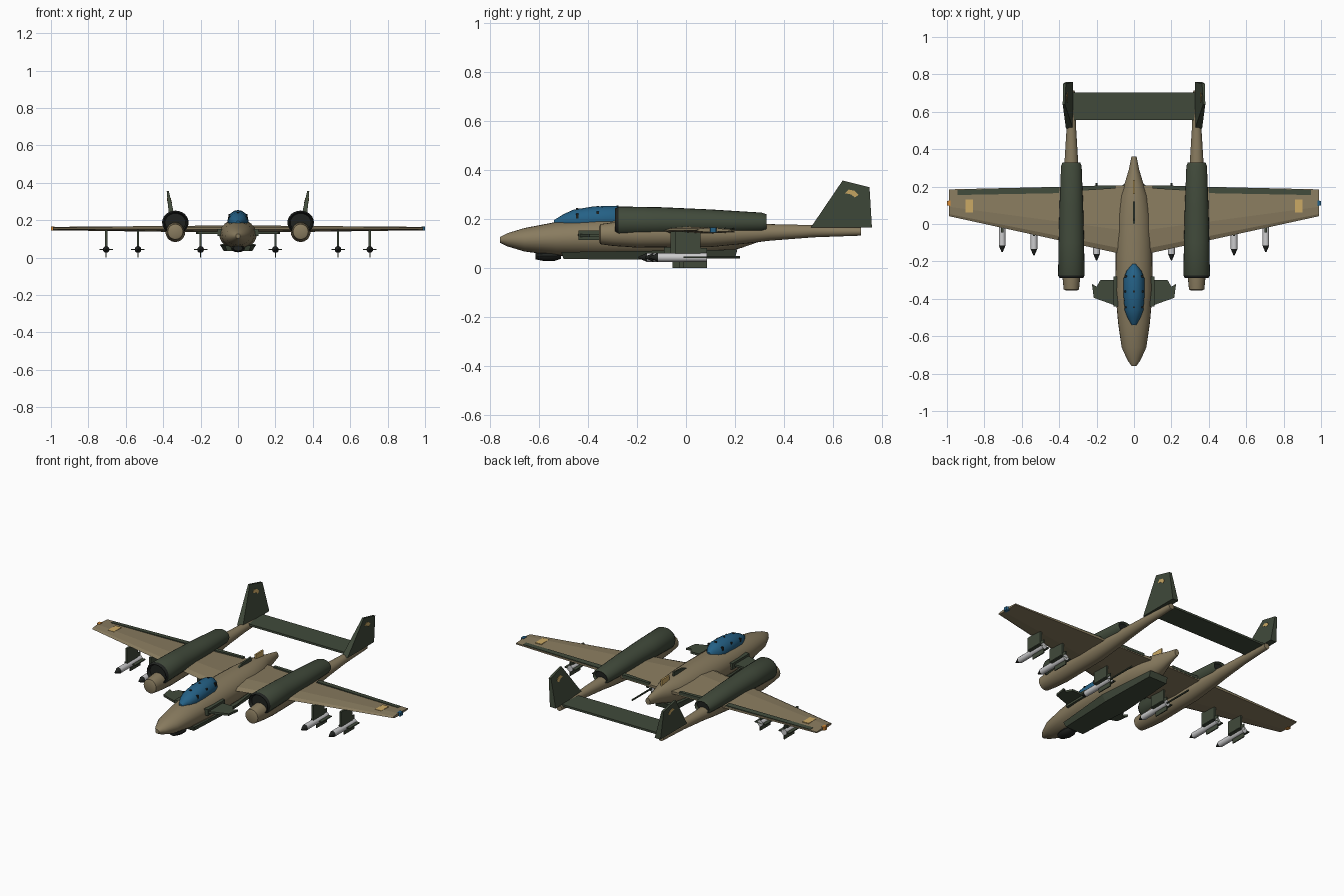
import bpy, bmesh, math
from mathutils import Matrix


def material(name, rgb):
    m = bpy.data.materials.new(name)
    m.diffuse_color = (*rgb, 1)
    return m


KHAKI = material("khaki", (0.25, 0.2, 0.115))
GREEN = material("dark green", (0.052, 0.068, 0.043))
BLUE = material("canopy blue", (0.018, 0.12, 0.24))
GREY = material("light grey", (0.6, 0.6, 0.61))
GOLD = material("gold", (0.6, 0.4, 0.13))
BLACK = material("near black", (0.014, 0.016, 0.014))
ORANGE = material("orange", (0.7, 0.27, 0.04))


def finish(name, bm, mat, smooth=False):
    bmesh.ops.recalc_face_normals(bm, faces=bm.faces)
    me = bpy.data.meshes.new(name)
    bm.to_mesh(me)
    bm.free()
    ob = bpy.data.objects.new(name, me)
    bpy.context.collection.objects.link(ob)
    me.materials.append(mat)
    if smooth:
        bpy.ops.object.select_all(action='DESELECT')
        ob.select_set(True)
        bpy.context.view_layer.objects.active = ob
        bpy.ops.object.shade_smooth_by_angle(angle=math.radians(35))
    return ob


def loft(name, stations, mat, x=0, n=20):
    """Body along y; each station is (y, centre z, half width, half height)."""
    bm = bmesh.new()
    rings = []
    for y, z, rx, rz in stations:
        rings.append([bm.verts.new((x + rx * math.cos(2 * math.pi * i / n), y,
                                    z + rz * math.sin(2 * math.pi * i / n))) for i in range(n)])
    for a, b in zip(rings, rings[1:]):
        for i in range(n):
            j = (i + 1) % n
            bm.faces.new((a[i], a[j], b[j], b[i]))
    bm.faces.new(rings[0])
    bm.faces.new(rings[-1])
    return finish(name, bm, mat, True)


def slab(name, low, high, mat):
    """Solid between two outlines with matching points."""
    bm = bmesh.new()
    a = [bm.verts.new(p) for p in low]
    b = [bm.verts.new(p) for p in high]
    bm.faces.new(a)
    bm.faces.new(b)
    for i in range(len(a)):
        j = (i + 1) % len(a)
        bm.faces.new((a[i], a[j], b[j], b[i]))
    return finish(name, bm, mat)


def plate(name, outline, z0, z1, mat, side=1):
    return slab(name, [(side * x, y, z0) for x, y in outline],
                [(side * x, y, z1) for x, y in outline], mat)


def box(name, x, y, z, mat):
    return plate(name, [(x[0], y[0]), (x[1], y[0]), (x[1], y[1]), (x[0], y[1])], z[0], z[1], mat)


# Fuselage
loft("fuselage", [(-0.76, 0.115, 0.012, 0.012), (-0.73, 0.115, 0.034, 0.027),
                  (-0.66, 0.115, 0.066, 0.048), (-0.53, 0.119, 0.085, 0.069),
                  (-0.36, 0.123, 0.1, 0.08), (-0.1, 0.124, 0.098, 0.083),
                  (0.04, 0.126, 0.092, 0.078), (0.15, 0.13, 0.075, 0.07),
                  (0.23, 0.136, 0.046, 0.053), (0.29, 0.14, 0.028, 0.036),
                  (0.36, 0.143, 0.014, 0.02)], KHAKI, n=24)

# Canopy, frames and frame knobs
loft("canopy", [(-0.54, 0.185, 0.012, 0.01), (-0.50, 0.19, 0.035, 0.03),
                (-0.46, 0.193, 0.05, 0.045), (-0.38, 0.197, 0.056, 0.054),
                (-0.29, 0.198, 0.055, 0.056), (-0.25, 0.196, 0.04, 0.05),
                (-0.215, 0.19, 0.012, 0.025)], BLUE, n=16)
for y, top in ((-0.445, 0.244), (-0.36, 0.253), (-0.28, 0.255)):
    for s in (-1, 0, 1):
        zt = top if s == 0 else top - 0.022
        box("canopy_latch", (s * 0.044 - 0.006, s * 0.044 + 0.006), (y - 0.005, y + 0.005),
            (zt - 0.02, zt), BLACK)

# Belly bay panel and chin turret
slab("belly_panel", [(-0.06, -0.5, 0.036), (0.06, -0.5, 0.036), (0.075, -0.15, 0.034), (0.06, 0.2, 0.04), (-0.06, 0.2, 0.04), (-0.075, -0.15, 0.034)],
     [(-0.07, -0.51, 0.065), (0.07, -0.51, 0.065), (0.098, -0.15, 0.07), (0.06, 0.21, 0.075), (-0.06, 0.21, 0.075), (-0.098, -0.15, 0.07)], GREEN)
loft("chin_turret", [(-0.615, 0.05, 0.025, 0.015), (-0.58, 0.048, 0.037, 0.02),
                     (-0.54, 0.048, 0.037, 0.02), (-0.51, 0.052, 0.025, 0.014)], BLACK, n=12)

# Spine blade and beacon
slab("spine_blade", [(-0.005, y, z) for y, z in ((-0.03, 0.19), (0.03, 0.218), (0.12, 0.225), (0.12, 0.19))],
     [(0.005, y, z) for y, z in ((-0.03, 0.19), (0.03, 0.218), (0.12, 0.225), (0.12, 0.19))], GREEN)
box("spine_beacon", (-0.005, 0.005), (0.16, 0.235), (0.17, 0.222), GOLD)


def wing_half(s):
    # Tapered wing section: leading edge, crown, trailing edge, underside
    def section(x, lead, trail, z, t):
        c = trail - lead
        pts = [(0, 0), (0.08, 0.6), (0.35, 1), (1, 0.35), (1, -0.35), (0.35, -0.8), (0.08, -0.5)]
        return [(s * x, lead + c * u, z + t * v) for u, v in pts]
    slab("wing", section(0, -0.175, 0.208, 0.15, 0.022), section(0.99, 0.042, 0.185, 0.154, 0.01), KHAKI)

    # Control surfaces and wing markings
    slab("aileron", [(s * x, y, 0.15) for x, y in ((0.4, 0.165), (0.945, 0.155), (0.945, 0.182), (0.4, 0.198))],
         [(s * x, y, z) for x, y, z in ((0.4, 0.165, 0.166), (0.945, 0.155, 0.162), (0.945, 0.182, 0.16), (0.4, 0.198, 0.164))], GREEN)
    plate("flap", [(0.1, 0.19), (0.28, 0.178), (0.28, 0.203), (0.1, 0.207)], 0.15, 0.167, GREEN, s)
    plate("wing_marking", [(0.86, 0.062), (0.9, 0.062), (0.9, 0.132), (0.86, 0.132)], 0.157, 0.1655, GOLD, s)
    plate("tip_light", [(0.98, 0.095), (1.0, 0.1), (1.0, 0.122), (0.98, 0.127)], 0.144, 0.165,
          BLUE if s > 0 else ORANGE, s)

    # Canard and the fairing at its root
    plate("canard", [(0.08, -0.445), (0.13, -0.425), (0.215, -0.395), (0.225, -0.32),
                     (0.2, -0.335), (0.18, -0.3), (0.08, -0.3)], 0.127, 0.139, GREEN, s)
    box("canard_fairing", sorted((s * 0.085, s * 0.11)), (-0.44, -0.28), (0.115, 0.152), GREEN)

    # Tail boom with rounded nose
    bx = s * 0.335
    loft("tail_boom", [(-0.355, 0.138, 0.03, 0.03), (-0.35, 0.138, 0.041, 0.041),
                       (-0.3, 0.138, 0.046, 0.048), (-0.2, 0.138, 0.053, 0.055),
                       (0.1, 0.14, 0.05, 0.055), (0.25, 0.142, 0.043, 0.042),
                       (0.34, 0.145, 0.036, 0.034), (0.52, 0.15, 0.025, 0.025),
                       (0.715, 0.149, 0.018, 0.017)], KHAKI, bx)

    # Engine nacelle with dark ends
    eng = loft("engine_nacelle", [(-0.27, 0.188, 0.055, 0.048), (-0.29, 0.188, 0.063, 0.055),
                                  (-0.275, 0.188, 0.071, 0.063), (-0.1, 0.188, 0.068, 0.06),
                                  (0.1, 0.187, 0.063, 0.052), (0.31, 0.184, 0.055, 0.042),
                                  (0.33, 0.184, 0.047, 0.035), (0.315, 0.184, 0.04, 0.028)], GREEN, bx, 24)
    eng.data.materials.append(BLACK)
    for f in eng.data.polygons:
        if len(f.vertices) > 4 or f.center.y < -0.278:
            f.material_index = 1

    # Outward-leaning fin with emblem
    prof = ((0.51, 0.165), (0.64, 0.357), (0.75, 0.33), (0.76, 0.165))
    mid = lambda z: 0.345 + (z - 0.165) * 0.16
    thick = lambda z: 0.019 - (z - 0.165) * 0.07
    slab("fin", [(s * (mid(z) - thick(z)), y, z) for y, z in prof],
         [(s * (mid(z) + thick(z)), y, z) for y, z in prof], GREEN)
    emblem = ((0.65, 0.305), (0.665, 0.32), (0.69, 0.315), (0.705, 0.298), (0.69, 0.288), (0.675, 0.3))
    for d in (-1, 1):
        slab("fin_emblem", [(s * (mid(z) + d * (thick(z) - 0.001)), y, z) for y, z in emblem],
             [(s * (mid(z) + d * (thick(z) + 0.002)), y, z) for y, z in emblem], GOLD)

    # Underwing stores on pylons
    for x, dy in ((0.2, -0.045), (0.535, -0.018), (0.705, 0)):
        X = s * x
        loft("store_body", [(-0.115 + dy, 0.043, 0.018, 0.018), (0.085 + dy, 0.043, 0.018, 0.018)], GREY, X, 12)
        loft("store_nose", [(-0.15 + dy, 0.043, 0.003, 0.003), (-0.115 + dy, 0.043, 0.018, 0.018)], BLACK, X, 12)
        box("store_pylon", (X - 0.006, X + 0.006), (-0.045 + dy, 0.06 + dy), (0.055, 0.148), GREEN)
        box("store_fin_vertical", (X - 0.003, X + 0.003), (-0.01 + dy, 0.085 + dy), (0.0, 0.082), GREEN)
        box("store_fin_flat", (X - 0.036, X + 0.036), (-0.01 + dy, 0.085 + dy), (0.04, 0.046), GREEN)
    loft("store_probe", [(0.03, 0.043, 0.005, 0.005), (0.22, 0.043, 0.005, 0.005)], GREEN, s * 0.2, 8)


for side in (-1, 1):
    wing_half(side)

# Tailplane joining the booms
box("tailplane", (-0.335, 0.335), (0.557, 0.702), (0.156, 0.168), GREEN)
